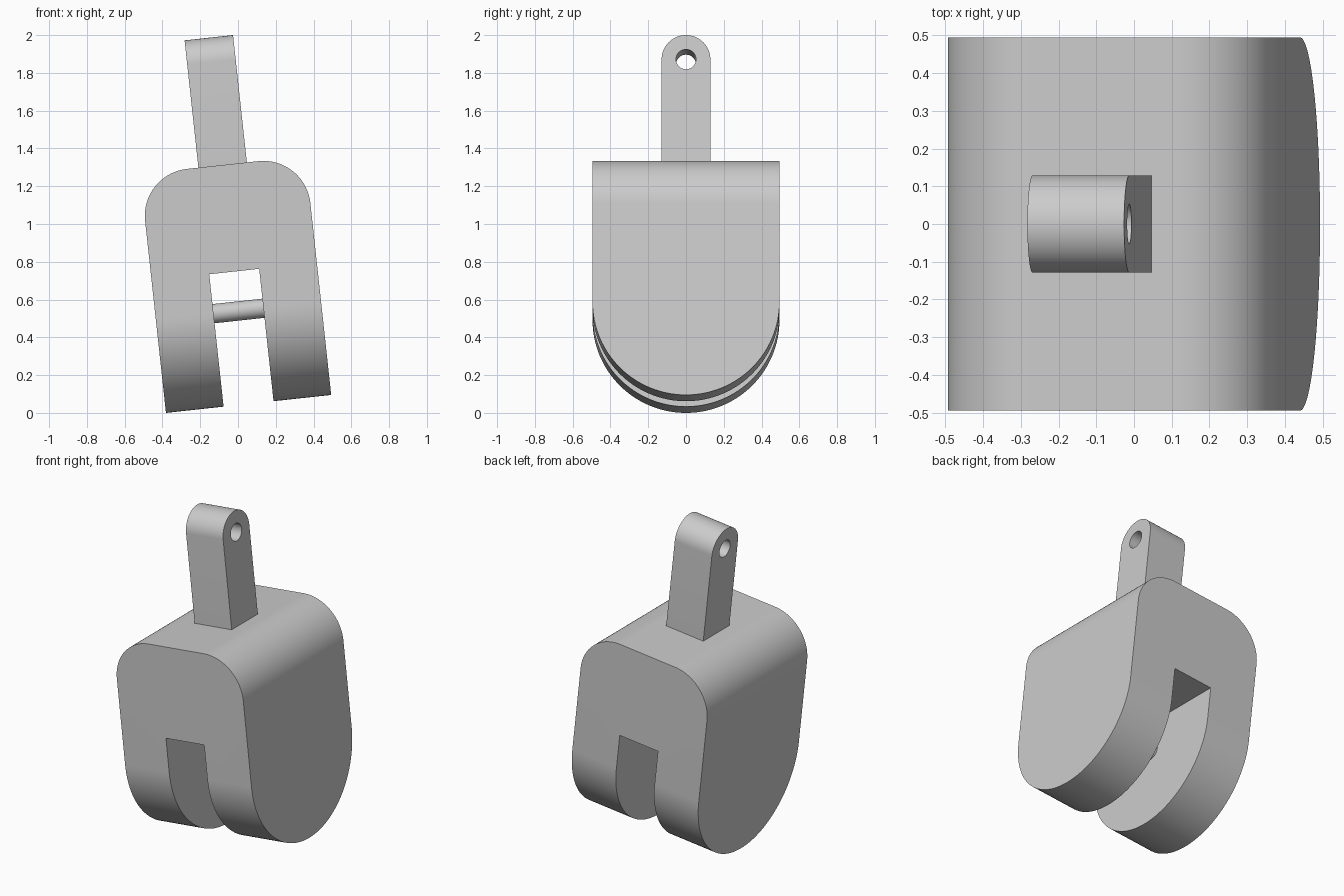
import bpy, bmesh
from math import radians, pi, cos, sin
from mathutils import Matrix, Vector

cube = bpy.data.objects.get("Cube")
if cube:
    bpy.data.objects.remove(cube, do_unlink=True)

grey = bpy.data.materials.new("plain grey")
grey.use_nodes = True
COLOUR = (0.6, 0.6, 0.6, 1)
grey.diffuse_color = COLOUR
grey.node_tree.nodes["Principled BSDF"].inputs["Base Color"].default_value = COLOUR

# The whole part leans slightly towards its right
LEAN = Matrix.Translation((0.056, 0, 0.0475)) @ Matrix.Rotation(radians(-6.2), 4, 'Y')

HALF_W, HALF_D, TOP = 0.44, 0.495, 1.272    # body
CORNER = 0.25
SLOT, SLOT_TOP = 0.133, 0.705
LUG, LUG_TOP = 0.129, 1.95


def arc(cx, cz, r, start, end, steps=32):
    angles = [radians(start + (end - start) * i / steps) for i in range(steps + 1)]
    return [(cx + r * cos(a), cz + r * sin(a)) for a in angles]


def prism(name, profile, axis, half):
    """Extrude a closed 2D profile symmetrically along the x or y axis."""
    bm = bmesh.new()
    if axis == 'Y':
        pts = [Vector((a, -half, z)) for a, z in profile]
        step = Vector((0, 2 * half, 0))
    else:
        pts = [Vector((-half, a, z)) for a, z in profile]
        step = Vector((2 * half, 0, 0))
    face = bm.faces.new([bm.verts.new(p) for p in pts])
    out = bmesh.ops.extrude_face_region(bm, geom=[face])
    moved = [v for v in out["geom"] if isinstance(v, bmesh.types.BMVert)]
    bmesh.ops.translate(bm, vec=step, verts=moved)
    bmesh.ops.recalc_face_normals(bm, faces=bm.faces)
    mesh = bpy.data.meshes.new(name)
    bm.to_mesh(mesh)
    bm.free()
    mesh.materials.append(grey)
    obj = bpy.data.objects.new(name, mesh)
    bpy.context.collection.objects.link(obj)
    return obj


def activate(obj):
    bpy.ops.object.select_all(action='DESELECT')
    obj.select_set(True)
    bpy.context.view_layer.objects.active = obj


def combine(obj, cutter, operation):
    mod = obj.modifiers.new("shape", 'BOOLEAN')
    mod.operation, mod.object, mod.solver = operation, cutter, 'EXACT'
    activate(obj)
    bpy.ops.object.modifier_apply(modifier=mod.name)
    bpy.data.objects.remove(cutter, do_unlink=True)


def finish(obj):
    obj.matrix_world = LEAN
    activate(obj)
    bpy.ops.object.shade_smooth_by_angle(angle=radians(30))


# Forked body: round-shouldered front outline crossed with a round-bottomed side outline
inner = HALF_W - CORNER
front = [(-HALF_W, -0.1), (-SLOT, -0.1), (-SLOT, SLOT_TOP),
         (SLOT, SLOT_TOP), (SLOT, -0.1), (HALF_W, -0.1)]
front += arc(inner, TOP - CORNER, CORNER, 0, 90)
front += arc(-inner, TOP - CORNER, CORNER, 90, 180)
body = prism("forked_body", front, 'Y', 0.6)
side = arc(0, HALF_D, HALF_D, 180, 360, 64) + [(HALF_D, 1.4), (-HALF_D, 1.4)]
combine(body, prism("side_outline", side, 'X', 0.6), 'INTERSECT')
finish(body)

# Upright lug with a rounded, drilled end
eye = LUG_TOP - LUG
lug = prism("lug", [(-LUG, TOP - 0.02), (LUG, TOP - 0.02)] + arc(0, eye, LUG, 0, 180), 'X', LUG)
combine(lug, prism("drill", arc(0, eye, 0.053, 0, 360, 32)[:-1], 'X', 0.3), 'DIFFERENCE')
finish(lug)

# Cross pin between the two fork legs
finish(prism("cross_pin", arc(0, HALF_D, 0.051, 0, 360, 32)[:-1], 'X', SLOT + 0.005))
